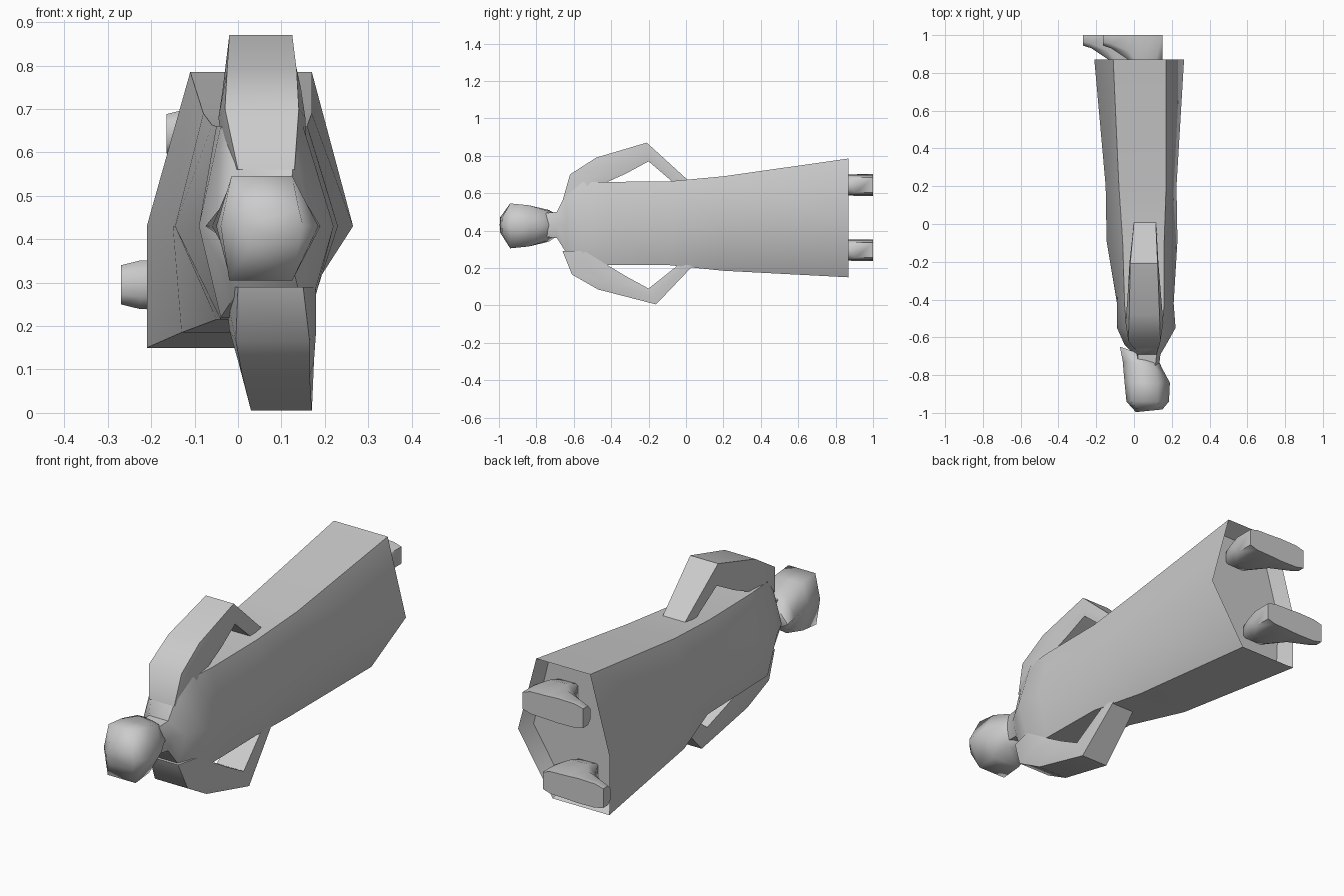
import bpy
import bmesh
import math

old = bpy.data.objects.get("Cube")
if old:
    bpy.data.objects.remove(old, do_unlink=True)

grey = bpy.data.materials.new("plain_grey")
grey.use_nodes = True
TONE = (0.6, 0.6, 0.6, 1)
grey.diffuse_color = TONE
grey.node_tree.nodes["Principled BSDF"].inputs["Base Color"].default_value = TONE


def loft(name, rings, angle=50, cap_ends=True):
    """Skin a list of equal-sized point rings."""
    bm = bmesh.new()
    rows = [[bm.verts.new(p) for p in ring] for ring in rings]
    n = len(rows[0])
    for a, b in zip(rows, rows[1:]):
        for i in range(n):
            j = (i + 1) % n
            bm.faces.new((a[i], a[j], b[j], b[i]))
    if cap_ends:
        bm.faces.new(rows[0])
        bm.faces.new(rows[-1])
    bmesh.ops.recalc_face_normals(bm, faces=bm.faces)
    mesh = bpy.data.meshes.new(name)
    bm.to_mesh(mesh)
    bm.free()
    mesh.materials.append(grey)
    obj = bpy.data.objects.new(name, mesh)
    bpy.context.collection.objects.link(obj)
    bpy.ops.object.select_all(action='DESELECT')
    obj.select_set(True)
    bpy.context.view_layer.objects.active = obj
    bpy.ops.object.shade_smooth_by_angle(angle=math.radians(angle))
    return obj


def body_ring(y, tilt, high, low, top, mid, bottom):
    """Six-sided section; top, mid and bottom are (front x, back x)."""
    centre = 0.43
    pts = [(top[0], high), (top[1], high), (mid[1], centre),
           (bottom[1], low), (bottom[0], low), (mid[0], centre)]
    return [(x, y + tilt * (0.07 - x), z) for x, z in pts]


# Gown and torso, with the hem folding into a recessed underside
gown = [
    body_ring(-0.78, 0, .49, .37, (.02, .11), (0, .13), (.02, .11)),
    body_ring(-0.69, 0, .50, .36, (.02, .12), (0, .14), (.02, .12)),
    body_ring(-0.64, 0, .60, .28, (0, .13), (-.05, .17), (0, .14)),
    body_ring(-0.55, 0, .66, .22, (-.04, .15), (-.09, .22), (-.04, .16)),
    body_ring(-0.42, 0, .66, .215, (-.05, .16), (-.09, .21), (-.04, .165)),
    body_ring(-0.09, 0, .663, .215, (-.06, .16), (-.145, .23), (-.05, .16)),
    body_ring(0.2, 0, .69, .185, (-.08, .17), (-.15, .225), (-.13, .13)),
    body_ring(0.87, 0, .785, .15, (-.11, .17), (-.21, .265), (-.21, .085)),
    body_ring(0.79, 0, .75, .18, (-.1, .16), (-.19, .24), (-.18, .08)),
]
loft("gown", gown)

# Head, with the chin tilted forward
head = [
    body_ring(-0.70, .35, .48, .38, (0, .10), (-.075, .13), (0, .10)),
    body_ring(-0.75, .2, .51, .34, (-.01, .11), (-.06, .15), (-.01, .11)),
    body_ring(-0.84, 0, .535, .315, (-.015, .125), (-.05, .19), (-.02, .125)),
    body_ring(-0.94, 0, .545, .305, (-.015, .125), (-.04, .185), (-.02, .125)),
    body_ring(-0.99, -.1, .47, .39, (.03, .14), (.01, .15), (.03, .14)),
]
loft("head", head, 70)


def arm(name, sections):
    """Each section: outer (y, z), inner (y, z), front x, back x, bulge."""
    rings = []
    for (oy, oz), (iy, iz), front, back, bulge in sections:
        my, mz = (oy + iy) / 2, (oz + iz) / 2
        rings.append([(front, oy, oz), (back, oy, oz), (back + bulge, my, mz),
                      (back, iy, iz), (front, iy, iz), (front - bulge, my, mz)])
    loft(name, rings)


# Bent arms with hands resting on the hips
arm("left_arm", [
    ((-.66, .56), (-.42, .57), 0, .13, .03),
    ((-.62, .70), (-.42, .66), -.03, .14, .015),
    ((-.48, .79), (-.32, .705), -.025, .135, .01),
    ((-.21, .87), (-.20, .77), -.02, .125, .004),
    ((.01, .67), (-.06, .65), 0, .115, .004),
])
arm("right_arm", [
    ((-.66, .29), (-.42, .29), 0, .15, .03),
    ((-.61, .165), (-.42, .215), -.005, .165, .015),
    ((-.47, .085), (-.32, .155), .01, .165, .01),
    ((-.16, .005), (-.20, .09), .03, .17, .002),
    ((.035, .21), (-.03, .225), .03, .15, .004),
])


# Shoes: tall at the ankle, low at the rounded toe
def foot(name, shift, z):
    rings = []
    for x, top, half in [(-.165, .945, .045), (-.12, .93, .056), (-.03, .87, .058),
                         (.02, .77, .055), (.11, .77, .052), (.15, .86, .04)]:
        x += shift
        shoulder = top + (1 - top) * .35
        rings.append([(x, 1, z - half), (x, shoulder, z - half), (x, top, z - half * .5),
                      (x, top, z + half * .5), (x, shoulder, z + half), (x, 1, z + half)])
    loft(name, rings, 60)


foot("left_foot", 0, .643)
foot("right_foot", -.105, .295)
